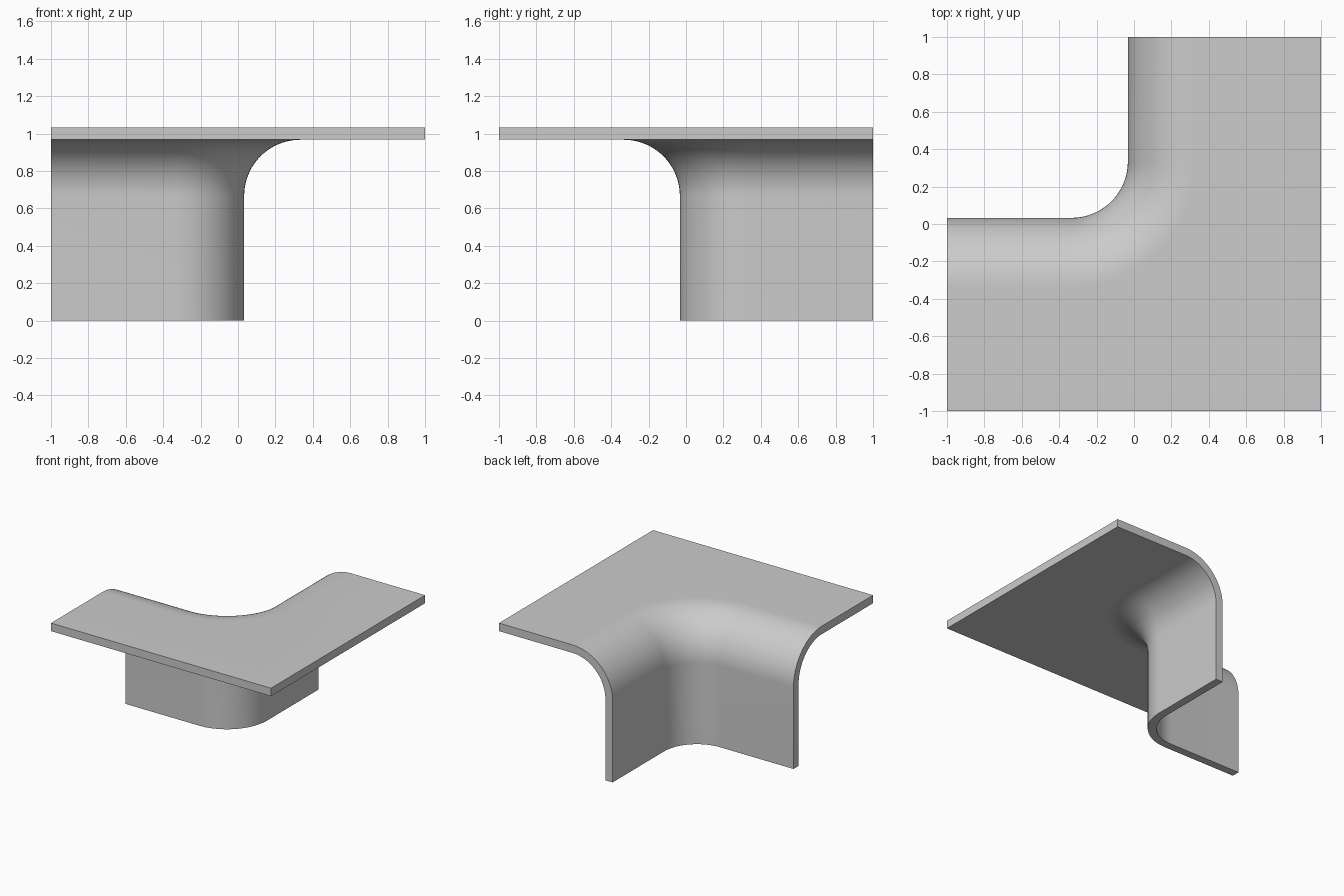
import bpy, bmesh
from math import sin, cos, pi

if "Cube" in bpy.data.objects:
    bpy.data.objects.remove(bpy.data.objects["Cube"])

R = 1 / 3      # bend radius of the sheet's middle surface
T = 0.033      # half thickness
SEG = 24       # segments per quarter bend

# Cross-section: (distance from wall line, height); None means outer plate edge
def skin(side):
    r = R + side * T
    bend = [(R - r * cos(a), 1 - R + r * sin(a))
            for a in (pi / 2 * i / SEG for i in range(SEG + 1))]
    return [(-side * T, 0)] + bend + [(None, 1 + side * T)]

section = skin(1) + skin(-1)[::-1]

# Path stations: base point on the wall line, direction towards the plate, reach
stations = [((-1, 0), (0, -1), 1)]
for i in range(SEG + 1):
    a = -pi / 2 + pi / 2 * i / SEG
    dx, dy = cos(a), sin(a)
    reach = (1 + R) / max(abs(dx), abs(dy)) - R
    stations.append(((-R + R * dx, R + R * dy), (dx, dy), reach))
stations.append(((0, 1), (1, 0), 1))

# Sweep the section along the path
bm = bmesh.new()
rings = []
for (px, py), (dx, dy), reach in stations:
    ring = []
    for s, z in section:
        s = reach if s is None else s
        ring.append(bm.verts.new((px + dx * s, py + dy * s, z)))
    rings.append(ring)
n = len(section)
for a, b in zip(rings, rings[1:]):
    for j in range(n):
        k = (j + 1) % n
        bm.faces.new((a[j], a[k], b[k], b[j]))

# End faces, as strips across the sheet thickness
for ring in (rings[0], rings[-1]):
    for j in range(n // 2 - 1):
        bm.faces.new((ring[j], ring[j + 1], ring[n - 2 - j], ring[n - 1 - j]))
bmesh.ops.recalc_face_normals(bm, faces=bm.faces)

mesh = bpy.data.meshes.new("curved_corner_ledge")
bm.to_mesh(mesh)
bm.free()
obj = bpy.data.objects.new("curved_corner_ledge", mesh)
bpy.context.collection.objects.link(obj)
bpy.context.view_layer.objects.active = obj
obj.select_set(True)
bpy.ops.object.shade_smooth_by_angle(angle=pi / 6)
